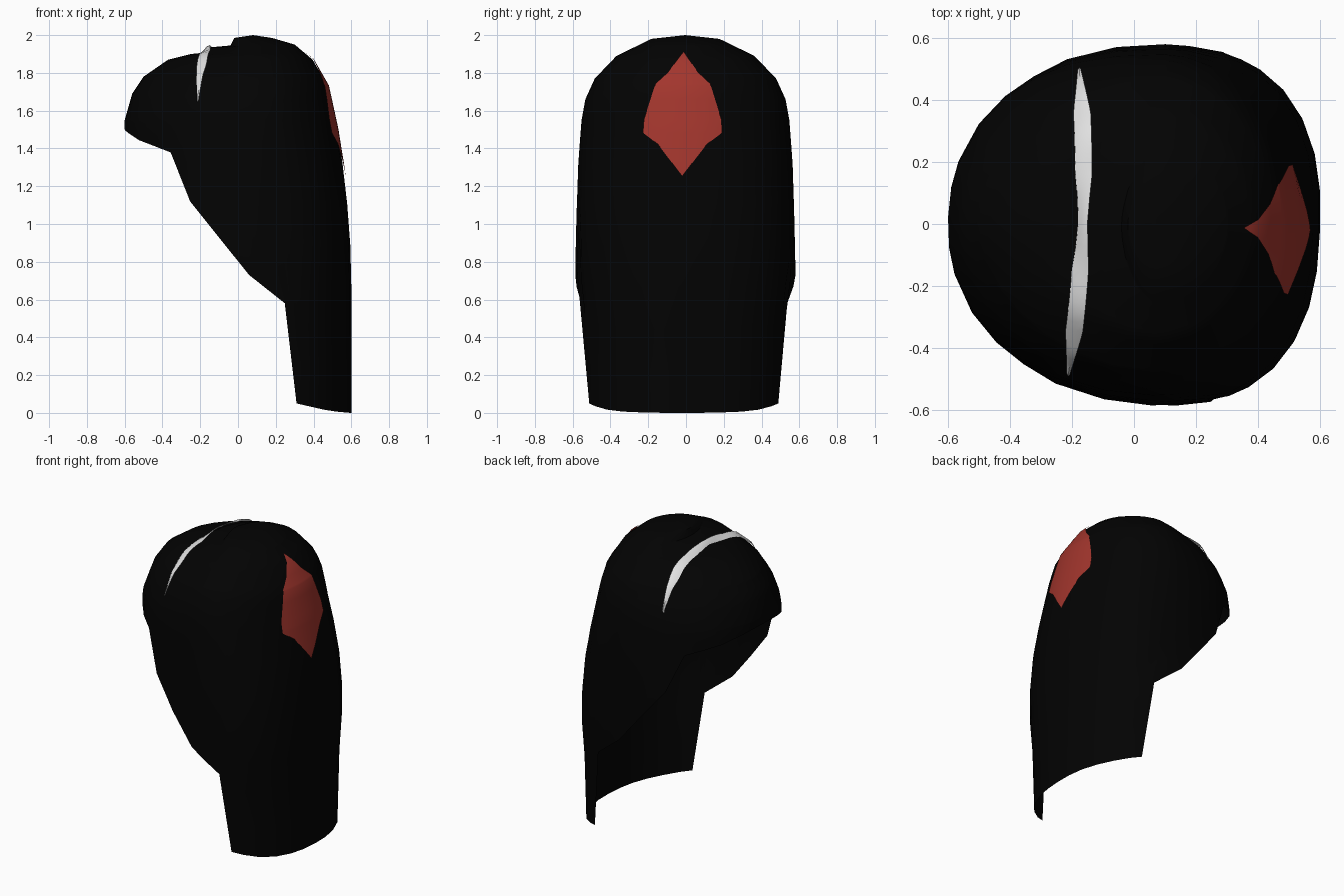
import bpy, bmesh, math

if "Cube" in bpy.data.objects:
    bpy.data.objects.remove(bpy.data.objects["Cube"])

# ---- profile tables (value by height, or by x) ----
BACK = [(0, .6), (.8, .6), (1.04, .585), (1.28, .56), (1.5, .525), (1.73, .475), (1.87, .395),
        (1.95, .3), (1.985, .18), (2, .08)]
FRONT = [(0, -.6), (1.55, -.6), (1.69, -.56), (1.78, -.5), (1.87, -.37), (1.9, -.25),
         (1.905, -.2), (1.935, -.15), (1.945, -.04), (1.985, -.02), (2, .08)]
WIDTH = [(0, .54), (.05, .543), (.58, .565), (.73, .583), (1.05, .576), (1.33, .567), (1.55, .55),
         (1.66, .53), (1.77, .48), (1.89, .365), (1.98, .18), (2, 0)]
RIM = [(-.6, 1.5), (-.53, 1.45), (-.34, 1.38), (-.235, 1.12), (.08, .73), (.268, .58),
       (.328, .05), (.5, .01), (.6, 0)]
MID = .08            # widest x
TURN = .036          # the whole hood is turned slightly about z
# squareness of the plan section by height
N_BACK = [(0, 2.35), (.5, 2.4), (.8, 2.6), (1.1, 2.5), (1.5, 2.05), (2, 2)]
N_FRONT = [(1.5, 2.2), (1.75, 1.9), (1.95, 1.75)]


def lerp_table(t, v):
    if v <= t[0][0]:
        return t[0][1]
    for (a, p), (b, q) in zip(t, t[1:]):
        if v <= b:
            return p + (q - p) * (v - a) / (b - a)
    return t[-1][1]


def material(name, col):
    m = bpy.data.materials.new(name)
    m.diffuse_color = (*col, 1)
    m.use_nodes = True
    m.node_tree.nodes["Principled BSDF"].inputs["Base Color"].default_value = m.diffuse_color
    return m


def make(name, rows, mat):
    """Skin a grid of points; coincident points are merged."""
    bm = bmesh.new()
    g = [[bm.verts.new((x + TURN * y, y - TURN * x, z)) for x, y, z in r] for r in rows]
    for r, s in zip(g, g[1:]):
        for i in range(len(r) - 1):
            bm.faces.new((r[i], s[i], s[i + 1], r[i + 1]))
    bmesh.ops.remove_doubles(bm, verts=bm.verts, dist=1e-4)
    bmesh.ops.recalc_face_normals(bm, faces=bm.faces)
    # make the normals point away from the middle of the head
    if sum((f.calc_center_median().x - MID) * f.normal.x
           + f.calc_center_median().y * f.normal.y for f in bm.faces) < 0:
        bmesh.ops.reverse_faces(bm, faces=bm.faces)
    me = bpy.data.meshes.new(name)
    bm.to_mesh(me)
    bm.free()
    me.materials.append(mat)
    ob = bpy.data.objects.new(name, me)
    bpy.context.collection.objects.link(ob)
    bpy.ops.object.select_all(action='DESELECT')
    ob.select_set(True)
    bpy.context.view_layer.objects.active = ob
    bpy.ops.object.shade_smooth_by_angle(angle=math.radians(40))
    return ob


def ring_point(u, side, z):
    """Point on the hood; u runs from 1 (back) to -1 (brow)."""
    reach = lerp_table(BACK, z) - MID if u >= 0 else MID - lerp_table(FRONT, z)
    n = lerp_table(N_BACK if u >= 0 else N_FRONT, z)
    y = lerp_table(WIDTH, z) * max(0, 1 - abs(u) ** n) ** (1 / n)
    return (MID + u * reach, side * y, z)


def height(x, y):
    """Height of the front dome above (x, y)."""
    lo, hi = 1.4, 1.999
    for _ in range(40):
        z = (lo + hi) / 2
        u = (x - MID) / max(1e-6, MID - lerp_table(FRONT, z))
        if u >= -1 and ring_point(u, 1, z)[1] > abs(y):
            lo = z
        else:
            hi = z
    return lo


black = material("black cloth", (.0008, .0008, .0008))
red = material("red patch", (.36, .036, .026))
white = material("white trim", (.75, .75, .75))

# ---- hood: dome rings above the brow, then columns down to the open rim ----
us = [1, .99, .95, .87, .75, .6, .477, .36, .15, 0, -.23, -.463, -.617, -.75, -.87, -.96, -.99, -1]
cols = [(u, 1) for u in us] + [(u, -1) for u in us[-2::-1]]
zs = sorted({z for t in (BACK, FRONT, WIDTH) for z, _ in t if z >= 1.55}, reverse=True)
rows = [[ring_point(u, s, z) for u, s in cols] for z in zs]
STEPS = 7
for k in range(1, STEPS + 1):
    row = []
    for u, s in cols:
        x = MID + u * (.6 - MID if u >= 0 else .6 + MID)
        row.append(ring_point(u, s, 1.55 + (lerp_table(RIM, x) - 1.55) * k / STEPS))
    rows.append(row)
make("hood", rows, black)

# ---- red diamond patch on the back, a thin plate on the surface ----
HALF = [(1.25, 0), (1.42, .13), (1.48, .21), (1.55, .205), (1.74, .145), (1.8, .08), (1.91, 0)]
pz = sorted({z for t in (HALF, BACK, WIDTH) for z, _ in t if 1.25 <= z <= 1.91})
rows = []
for z in pz:
    row = []
    n = lerp_table(N_BACK, z)
    for i in range(-6, 7):
        y = lerp_table(HALF, z) * i / 6
        u = (1 - (abs(y) / lerp_table(WIDTH, z)) ** n) ** (1 / n)
        row.append((MID + (lerp_table(BACK, z) - MID) * u + .006, y, z + .003))
    rows.append(row)
make("back_patch", rows, red)

# ---- white trim band arching over the head, a thin raised plate ----
THICK = [(0, .015), (.08, .02), (.15, .027), (.35, .028), (.49, .004)]
rows = []
for i in range(-20, 21):
    t = math.sin(i / 20 * math.pi / 2)
    y = .485 * t
    xc = -.165 - .03 * t * t
    h = lerp_table(THICK, abs(y))
    row = []
    for k, off in ((-1, .005), (0, .014), (1, .012)):
        x = xc + k * h
        z = height(x, y)
        d = math.hypot(y, z - 1.4)
        row.append((x, y * (1 + off / d), z + off * (z - 1.4) / d))
    rows.append(row)
make("trim_band", rows, white)
